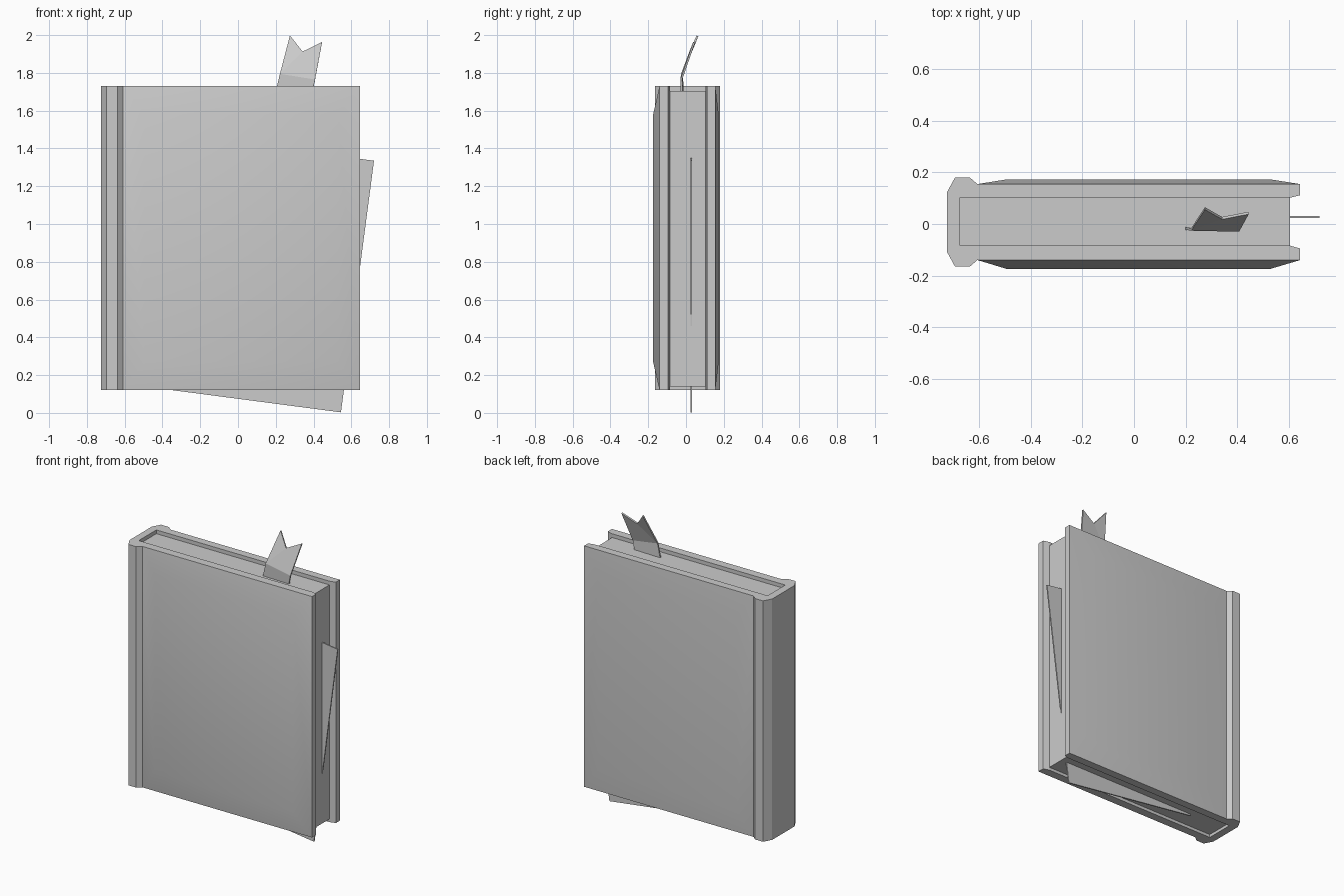
import bpy, bmesh, math
from mathutils import Vector

if "Cube" in bpy.data.objects:
    bpy.data.objects.remove(bpy.data.objects["Cube"], do_unlink=True)

GREY = (0.6, 0.6, 0.6, 1.0)
grey = bpy.data.materials.new("plain grey")
grey.use_nodes = True
grey.diffuse_color = GREY
grey.node_tree.nodes["Principled BSDF"].inputs["Base Color"].default_value = GREY

BOTTOM, TOP = 0.12, 1.73


def finish(name, bm, smooth=False):
    bmesh.ops.recalc_face_normals(bm, faces=bm.faces)
    mesh = bpy.data.meshes.new(name)
    bm.to_mesh(mesh)
    bm.free()
    mesh.materials.append(grey)
    obj = bpy.data.objects.new(name, mesh)
    bpy.context.collection.objects.link(obj)
    if smooth:
        bpy.ops.object.select_all(action='DESELECT')
        obj.select_set(True)
        bpy.context.view_layer.objects.active = obj
        bpy.ops.object.shade_smooth_by_angle(angle=math.radians(30))
    return obj


def prism(name, points, push):
    """Extrude a planar outline along a vector."""
    bm = bmesh.new()
    face = bm.faces.new([bm.verts.new(p) for p in points])
    out = bmesh.ops.extrude_face_region(bm, geom=[face])
    bmesh.ops.translate(bm, vec=Vector(push),
                        verts=[v for v in out["geom"] if isinstance(v, bmesh.types.BMVert)])
    return finish(name, bm)


# Wrap-around cover: boards, hinge grooves and faceted spine as one U profile
profile = [(0.645, -0.14), (0.645, -0.095), (0.605, -0.084), (-0.675, -0.084),
           (-0.675, 0.102), (0.605, 0.102), (0.645, 0.112), (0.645, 0.155),
           (-0.608, 0.155), (-0.637, 0.18), (-0.695, 0.18), (-0.725, 0.125),
           (-0.725, -0.11), (-0.695, -0.165), (-0.637, -0.165), (-0.608, -0.14)]
prism("cover", [(x, y, BOTTOM) for x, y in profile], (0, 0, TOP - BOTTOM))

# Page block, slightly shorter than the cover
prism("pages", [(x, y, 0.14) for x, y in
                [(-0.675, -0.084), (0.605, -0.084), (0.605, 0.102), (-0.675, 0.102)]],
      (0, 0, 1.705 - 0.14))


# Softly padded panels on both boards
def padded_panel(name, y_base, y_top):
    bm = bmesh.new()
    rings = []
    for y, x0, x1, z0, z1 in ((y_base, -0.608, 0.645, BOTTOM, TOP),
                              (y_top, -0.495, 0.53, 0.27, 1.58)):
        rings.append([bm.verts.new(p) for p in
                      ((x0, y, z0), (x1, y, z0), (x1, y, z1), (x0, y, z1))])
    for i in range(4):
        j = (i + 1) % 4
        bm.faces.new((rings[0][i], rings[0][j], rings[1][j], rings[1][i]))
    cap = bm.faces.new(rings[1])
    obj = finish(name, bm, smooth=False)
    # Point the open shell outwards
    if obj.data.polygons[-1].normal.y * (y_top - y_base) < 0:
        obj.data.flip_normals()
    bpy.ops.object.select_all(action='DESELECT')
    obj.select_set(True)
    bpy.context.view_layer.objects.active = obj
    bpy.ops.object.shade_smooth_by_angle(angle=math.radians(30))


padded_panel("front_panel", -0.14, -0.174)
padded_panel("back_panel", 0.155, 0.173)

# Loose sheet sticking out of the lower fore-edge corner
corner = Vector((0.545, 0.023, 0.003))
up = Vector((0.175, 0, 1.332))
across = Vector((-1.332, 0, 0.175)).normalized() * 0.98
prism("loose_sheet", [corner, corner + up, corner + up + across, corner + across], (0, 0.008, 0))

# Bent ribbon bookmark with a notched end
bm = bmesh.new()
low_l, low_r, mid_l, mid_r, tip_l, notch, tip_r = [bm.verts.new(p) for p in (
    (0.197, -0.022, 1.69), (0.392, -0.028, 1.69),
    (0.222, -0.026, 1.795), (0.408, -0.030, 1.765),
    (0.275, 0.056, 1.998), (0.342, 0.018, 1.913), (0.445, 0.038, 1.963))]
bm.faces.new((low_l, low_r, mid_r, mid_l))
bm.faces.new((mid_l, mid_r, notch))
bm.faces.new((mid_l, notch, tip_l))
bm.faces.new((mid_r, tip_r, notch))
ribbon = finish("ribbon_bookmark", bm)
solid = ribbon.modifiers.new("thickness", 'SOLIDIFY')
solid.thickness = 0.01
solid.offset = -1
